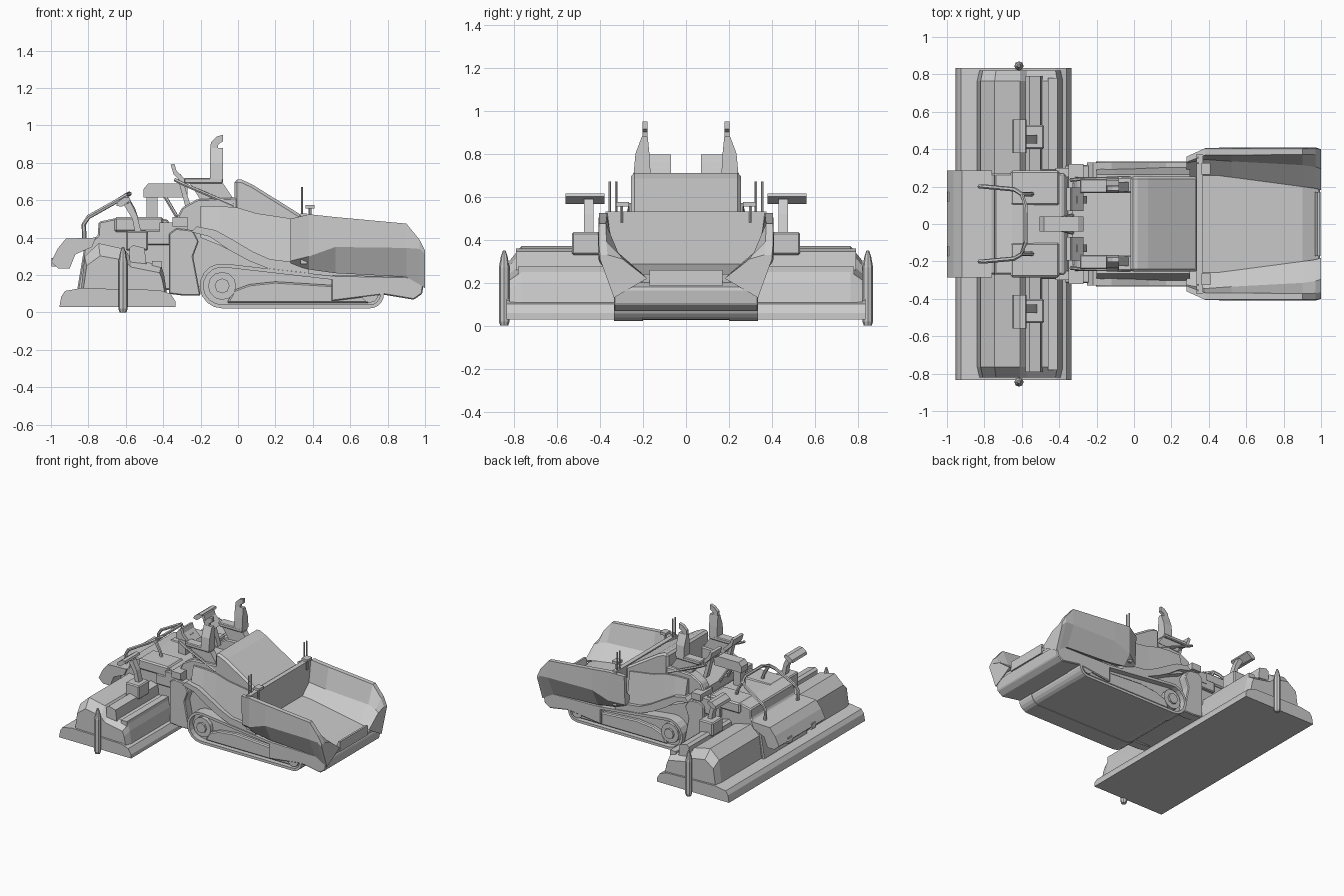
import bpy, bmesh, math
from mathutils import Vector


def finish(name, bm, mirror=False, bevel=0.0):
    bmesh.ops.recalc_face_normals(bm, faces=bm.faces)
    me = bpy.data.meshes.new(name)
    bm.to_mesh(me)
    bm.free()
    ob = bpy.data.objects.new(name, me)
    bpy.context.collection.objects.link(ob)
    if bevel:
        m = ob.modifiers.new("bevel", 'BEVEL')
        m.width, m.segments, m.limit_method = bevel, 1, 'ANGLE'
    if mirror:
        m = ob.modifiers.new("mirror", 'MIRROR')
        m.use_axis = (False, True, False)
        m.use_mirror_merge = False
    return ob


def loft(name, sections, mirror=False, bevel=0.0):
    """Skin a list of closed 3D sections and cap both ends."""
    bm = bmesh.new()
    rows = [[bm.verts.new(p) for p in s] for s in sections]
    n = len(rows[0])
    for a, b in zip(rows, rows[1:]):
        for i in range(n):
            j = (i + 1) % n
            bm.faces.new((a[i], a[j], b[j], b[i]))
    bm.faces.new(rows[0])
    bm.faces.new(rows[-1])
    return finish(name, bm, mirror, bevel)


def prism(name, pts, y0, y1, mirror=False, bevel=0.0):
    """Side profile (x, z) extruded across y."""
    return loft(name, [[(x, y, z) for x, z in pts] for y in (y0, y1)], mirror, bevel)


def box(name, x0, x1, y0, y1, z0, z1, mirror=False, bevel=0.0):
    return prism(name, [(x0, z0), (x1, z0), (x1, z1), (x0, z1)], y0, y1, mirror, bevel)


def tube(name, path, r, mirror=False, n=6):
    """Round bar along a path."""
    path = [Vector(p) for p in path]
    secs = []
    for i, p in enumerate(path):
        t = (path[min(i + 1, len(path) - 1)] - path[max(i - 1, 0)]).normalized()
        u = t.cross(Vector((0.13, 0.9, 0.41))).normalized()
        v = t.cross(u)
        secs.append([p + r * (math.cos(k * math.tau / n) * u + math.sin(k * math.tau / n) * v)
                     for k in range(n)])
    return loft(name, secs, mirror)


def arc(cx, cz, r, a0, a1, n=9):
    return [(cx + r * math.cos(math.radians(a0 + (a1 - a0) * i / n)),
             cz + r * math.sin(math.radians(a0 + (a1 - a0) * i / n))) for i in range(n + 1)]


def ring(name, outer, inner, y0, y1, mirror=False):
    """Closed band between two matching side profiles."""
    bm = bmesh.new()
    rows = [[bm.verts.new((x, y, z)) for x, z in prof]
            for prof, y in ((outer, y0), (outer, y1), (inner, y1), (inner, y0))]
    n = len(outer)
    for k in range(4):
        a, b = rows[k], rows[(k + 1) % 4]
        for i in range(n):
            j = (i + 1) % n
            bm.faces.new((a[i], a[j], b[j], b[i]))
    return finish(name, bm, mirror)


# Crawler tracks and undercarriage
def track(d):
    return arc(-0.085, 0.142, 0.12 - d, 80, 270) + arc(0.705, 0.097, 0.075 - d, -90, 80)


prism("undercarriage", track(0.004), -0.29, 0.29)
ring("track_belt", track(0), track(0.02), 0.2, 0.335, True)
prism("track_frame", [(-0.06, 0.05), (-0.02, 0.12), (0.06, 0.15), (0.2, 0.165), (0.68, 0.135),
                      (0.72, 0.1), (0.70, 0.05)], 0.28, 0.32, True, 0.008)
prism("drive_sprocket", arc(-0.085, 0.142, 0.075, 0, 330, 11), 0.28, 0.32, True)
prism("sprocket_hub", arc(-0.085, 0.142, 0.04, 0, 315, 7), 0.28, 0.335, True)
prism("front_idler", arc(0.705, 0.097, 0.045, 0, 330, 11), 0.28, 0.332, True)

# Lower body, engine hood and curved fenders
prism("lower_body", [(-0.3, 0.14), (0.6, 0.12), (0.6, 0.22), (0.35, 0.25), (0.34, 0.5), (-0.3, 0.5)],
      -0.25, 0.25)
prism("engine_hood", [(-0.02, 0.4), (-0.02, 0.71), (0.02, 0.71), (0.075, 0.685), (0.34, 0.52),
                      (0.345, 0.3), (0.27, 0.27)], -0.255, 0.255, bevel=0.015)
fender = [(-0.25, 0.43), (-0.15, 0.405), (-0.05, 0.335), (0.06, 0.275), (0.16, 0.235), (0.38, 0.21)]
prism("fender", fender + [(0.38, 0.26), (0.17, 0.285), (0.08, 0.325), (-0.03, 0.39), (-0.12, 0.44),
                          (-0.22, 0.46)], 0.22, 0.33, True)
loft("body_side", [[(x, y, z) for y, z in ((0.2, lo), (0.305, lo), (0.265, hi), (0.2, hi))]
                   for x, lo, hi in ((-0.2, 0.4, 0.57), (-0.1, 0.36, 0.57), (0.0, 0.31, 0.56),
                                     (0.1, 0.28, 0.53), (0.3, 0.24, 0.5))], True)

# Hopper: two wings, rear wall, floor, bumper
wing = [(0.28, [(.36, .50), (.35, .275), (.31, .255), (.25, .29), (.325, .36), (.33, .50)]),
        (0.38, [(.405, .525), (.405, .30), (.34, .23), (.25, .27), (.345, .36), (.368, .525)]),
        (0.52, [(.405, .51), (.41, .35), (.34, .21), (.24, .265), (.335, .35), (.368, .51)]),
        (0.90, [(.405, .475), (.41, .345), (.34, .19), (.20, .24), (.315, .34), (.372, .475)]),
        (0.97, [(.405, .39), (.41, .34), (.34, .15), (.19, .23), (.305, .325), (.37, .39)]),
        (1.00, [(.40, .33), (.40, .31), (.335, .13), (.18, .22), (.295, .31), (.365, .33)])]
loft("hopper_wing", [[(x, y, z) for y, z in s] for x, s in wing], True)
box("hopper_rear_wall", 0.335, 0.37, -0.375, 0.375, 0.26, 0.53)
prism("hopper_floor", [(0.34, 0.15), (0.34, 0.29), (0.9, 0.24), (0.99, 0.2), (0.98, 0.14)], -0.26, 0.26)
prism("front_bumper", [(0.5, 0.2), (0.98, 0.19), (0.995, 0.17), (0.985, 0.1), (0.94, 0.068),
                       (0.78, 0.095), (0.5, 0.06)], -0.335, 0.335, bevel=0.006)
prism("hopper_flap", [(0.96, 0.185), (0.98, 0.26), (0.995, 0.26), (0.998, 0.185)], -0.17, 0.17)
for y in (0.325, 0.355):
    tube("guide_rod", [(0.342, y, 0.45), (0.342, y, 0.67)], 0.006, True)
tube("lamp_stem", [(0.385, 0.3, 0.48), (0.385, 0.3, 0.56)], 0.008, True)
box("work_lamp", 0.36, 0.41, 0.265, 0.325, 0.555, 0.575, True)

# Operator deck with side consoles
box("deck_floor", -0.33, 0.0, -0.22, 0.22, 0.45, 0.52)
prism("side_console", [(-0.33, 0.42), (-0.33, 0.5), (-0.30, 0.56), (-0.22, 0.605), (0.0, 0.615),
                       (0.0, 0.42)], 0.165, 0.25, True, 0.008)
prism("seat_base", [(-0.2, 0.6), (-0.24, 0.665), (-0.26, 0.69), (-0.08, 0.69), (-0.02, 0.6)],
      0.175, 0.225, True)
box("seat_cushion", -0.29, -0.08, 0.165, 0.24, 0.69, 0.72, True, 0.006)
loft("seat_backrest", [[(-0.15, .165, .71), (-0.08, .165, .71), (-0.08, .243, .71), (-0.15, .243, .71)],
                       [(-0.15, .17, .8), (-0.08, .17, .8), (-0.08, .235, .8), (-0.15, .235, .8)],
                       [(-0.15, .178, .88), (-0.08, .178, .88), (-0.08, .205, .88), (-0.15, .205, .88)]],
     True)
prism("seat_headpiece", [(-0.15, 0.84), (-0.145, 0.91), (-0.115, 0.94), (-0.08, 0.95), (-0.08, 0.915),
                         (-0.105, 0.9), (-0.112, 0.84)], 0.178, 0.203, True)
tube("deck_rail", [(-0.34, 0.235, 0.71), (-0.29, 0.24, 0.685), (-0.02, 0.245, 0.57)], 0.01, True)
prism("control_column", [(-0.28, 0.56), (-0.325, 0.73), (-0.305, 0.74), (-0.25, 0.56)], 0.11, 0.15, True)
prism("control_panel", [(-0.345, 0.74), (-0.36, 0.79), (-0.34, 0.795), (-0.33, 0.76), (-0.27, 0.7),
                        (-0.29, 0.685)], 0.07, 0.195, True)

# Centre console box on stalks behind the deck
prism("rear_console", [(-0.505, 0.615), (-0.505, 0.66), (-0.48, 0.69), (-0.3, 0.69), (-0.27, 0.67),
                       (-0.27, 0.615)], -0.04, 0.04)
box("console_stalk", -0.49, -0.43, -0.03, 0.03, 0.45, 0.62)
tube("console_strut", [(-0.39, 0.03, 0.62), (-0.32, 0.05, 0.5)], 0.01, True)

# Tow arms and rear frame
prism("tow_arm", [(-0.37, 0.1), (-0.37, 0.42), (-0.33, 0.45), (-0.24, 0.44), (-0.21, 0.38), (-0.24, 0.3),
                  (-0.2, 0.09), (-0.29, 0.09)], 0.235, 0.315, True, 0.006)
box("auger_housing", -0.36, -0.2, -0.24, 0.24, 0.1, 0.46)
box("arm_bracket", -0.42, -0.27, 0.25, 0.3, 0.4, 0.48, True)
box("rear_upright", -0.35, -0.27, 0.17, 0.32, 0.46, 0.51, True)

# Screed plate and extension housings
prism("screed_plate", [(-0.955, 0.03), (-0.945, 0.085), (-0.925, 0.115), (-0.84, 0.13), (-0.42, 0.12),
                       (-0.36, 0.1), (-0.335, 0.06), (-0.335, 0.03)], -0.835, 0.835)
ext = [(-0.84, 0.12), (-0.82, 0.3), (-0.745, 0.37), (-0.61, 0.34), (-0.57, 0.29), (-0.41, 0.25),
       (-0.395, 0.2), (-0.38, 0.1)]
loft("screed_extension", [[(x, 0.25, z) for x, z in ext],
                          [(x, 0.765, z) for x, z in ext],
                          [(x * 0.95 - 0.03, 0.82, 0.1 + (z - 0.1) * 0.75) for x, z in ext]], True)
prism("extension_beam", [(-0.58, 0.27), (-0.58, 0.345), (-0.56, 0.36), (-0.5, 0.345), (-0.49, 0.26)],
      0.27, 0.79, True)
box("beam_rail", -0.46, -0.41, 0.27, 0.78, 0.22, 0.275, True)

# Centre screed housing and rear walkway
prism("screed_housing", [(-0.86, 0.12), (-0.82, 0.36), (-0.75, 0.41), (-0.745, 0.485), (-0.65, 0.505),
                         (-0.38, 0.5), (-0.34, 0.44), (-0.34, 0.12)], -0.27, 0.27, bevel=0.008)
prism("walkway", [(-1.0, 0.27), (-0.965, 0.34), (-0.92, 0.395), (-0.76, 0.4), (-0.78, 0.35),
                  (-0.87, 0.31), (-0.9, 0.235), (-0.96, 0.235)], -0.285, 0.285)
box("walkway_step", -0.998, -0.95, 0.12, 0.17, 0.245, 0.29, True)
box("housing_pod", -0.66, -0.4, 0.1, 0.285, 0.43, 0.51, True, 0.01)
box("housing_step", -0.5, -0.36, 0.2, 0.295, 0.36, 0.44, True, 0.006)

# U-shaped rear handrail
half = [(-0.82, 0.2, 0.38), (-0.825, 0.2, 0.47), (-0.8, 0.2, 0.51), (-0.64, 0.185, 0.6),
        (-0.6, 0.16, 0.625), (-0.58, 0.1, 0.635)]
tube("rear_handrail", half + [(x, -y, z) for x, y, z in reversed(half)], 0.012)
tube("handrail_leg", [(-0.6, 0.16, 0.62), (-0.56, 0.16, 0.55), (-0.54, 0.16, 0.49)], 0.012, True)

# Outboard control stations
box("station_foot", -0.6, -0.48, 0.4, 0.53, 0.33, 0.435, True, 0.008)
prism("station_stalk", [(-0.55, 0.42), (-0.565, 0.5), (-0.61, 0.575), (-0.575, 0.59), (-0.54, 0.52),
                        (-0.515, 0.42)], 0.43, 0.475, True)
prism("station_panel", [(-0.65, 0.57), (-0.645, 0.59), (-0.61, 0.615), (-0.58, 0.615), (-0.575, 0.6),
                        (-0.62, 0.565)], 0.38, 0.56, True)

# Pointed marker posts at the screed ends
spindle = [(0.0, 0.018), (0.02, 0.025), (0.27, 0.025), (0.32, 0.016), (0.35, 0.006)]
loft("marker_post", [[(-0.615 + r * math.cos(k * math.tau / 8), 0.845 + r * math.sin(k * math.tau / 8), z)
                      for k in range(8)] for z, r in spindle], True)
